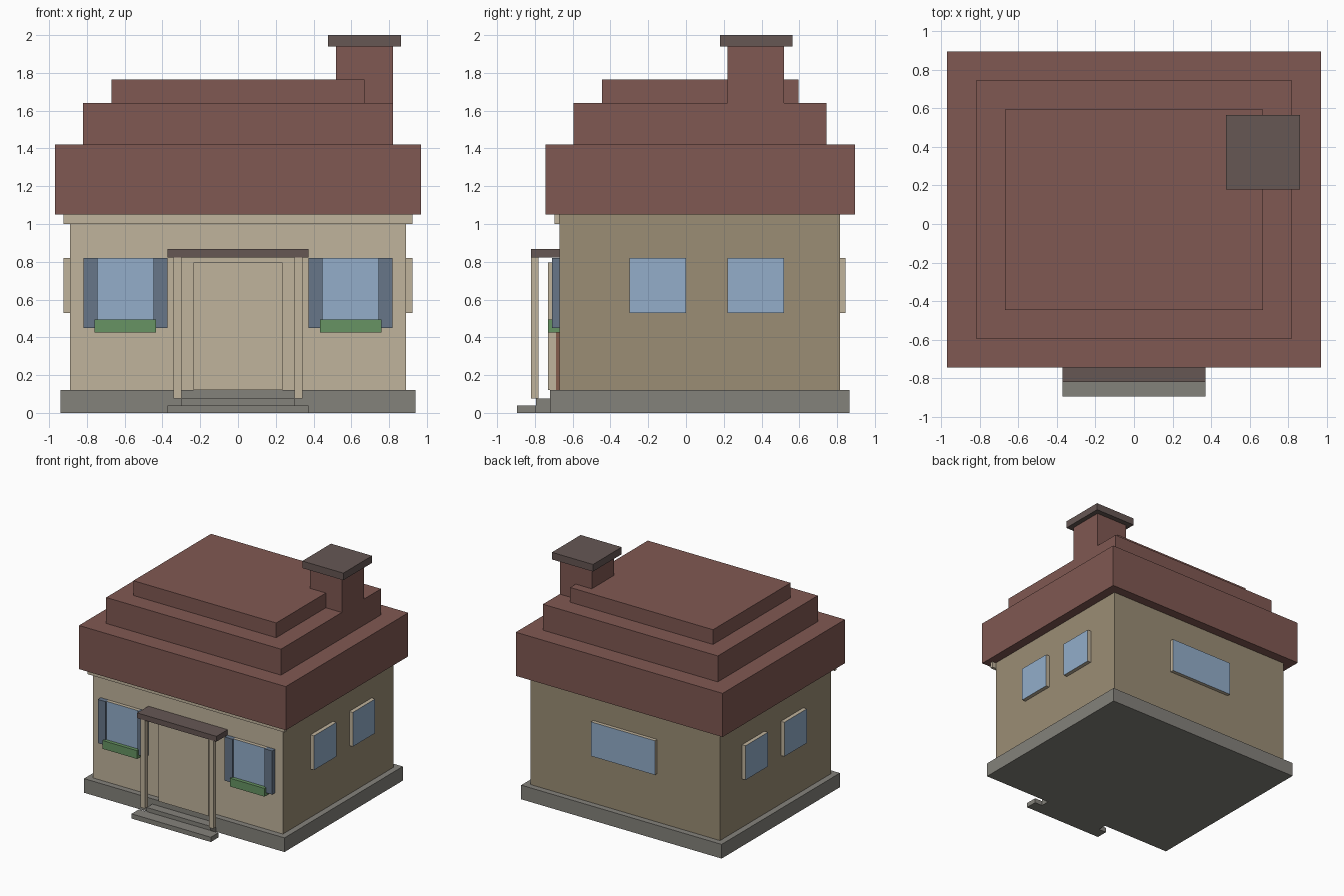
import bpy

if "Cube" in bpy.data.objects:
    bpy.data.objects.remove(bpy.data.objects["Cube"])


def material(name, rgb):
    """Flat colour from 0-255 sRGB, stored as linear."""
    m = bpy.data.materials.new(name)
    lin = [((c / 255 + 0.055) / 1.055) ** 2.4 for c in rgb]
    m.diffuse_color = (*lin, 1.0)
    m.use_nodes = True
    m.node_tree.nodes["Principled BSDF"].inputs["Base Color"].default_value = m.diffuse_color
    return m


ROOF = material("roof_red", (128, 88, 82))
SIDE = material("wall_tan", (155, 141, 117))
CREAM = material("front_cream", (192, 179, 156))
STONE = material("stone_grey", (132, 130, 123))
GLASS = material("window_blue", (147, 174, 202))
SHUT = material("shutter_slate", (103, 118, 137))
GREEN = material("planter_green", (103, 148, 99))
DARK = material("dark_brown", (102, 87, 84))
DOOR = material("door_brown", (132, 92, 76))


def box(name, x, y, z, mat, facing=None, face_mat=None):
    """Box from (min, max) ranges; faces toward `facing` may take a second colour."""
    lo, hi = zip(x, y, z)
    verts = [(a, b, c) for c in z for a, b in
             ((lo[0], lo[1]), (hi[0], lo[1]), (hi[0], hi[1]), (lo[0], hi[1]))]
    faces = [(3, 2, 1, 0), (4, 5, 6, 7)]
    faces += [(i, (i + 1) % 4, (i + 1) % 4 + 4, i + 4) for i in range(4)]
    me = bpy.data.meshes.new(name)
    me.from_pydata(verts, [], faces)
    me.materials.append(mat)
    if facing:
        me.materials.append(face_mat)
        for p in me.polygons:
            if sum(n * f for n, f in zip(p.normal, facing)) > 0.9:
                p.material_index = 1
    ob = bpy.data.objects.new(name, me)
    bpy.context.collection.objects.link(ob)
    return ob


def mirror_x(s, a, b):
    return (a, b) if s > 0 else (-b, -a)


# Foundation, walls (cream on the front only) and front trim board
box("foundation", (-.94, .94), (-.72, .865), (0, .12), STONE)
box("walls", (-.89, .89), (-.67, .815), (.12, 1.05), SIDE, (0, -1, 0), CREAM)
box("front_trim", (-.925, .925), (-.695, -.67), (1.0, 1.05), CREAM)

# Stepped roof: each tier is inset by the same amount
for i, (z0, z1) in enumerate(((1.05, 1.42), (1.42, 1.64), (1.64, 1.765))):
    d = .15 * i
    box(f"roof_tier_{i + 1}", (-.97 + d, .97 - d), (-.745 + d, .895 - d), (z0, z1), ROOF)

# Chimney
box("chimney", (.52, .82), (.22, .52), (1.64, 1.94), ROOF)
box("chimney_cap", (.477, .862), (.18, .565), (1.94, 2.0), DARK)

# Porch: steps, door with its cream front panel, canopy
box("lower_step", (-.372, .372), (-.895, -.795), (0, .04), STONE)
box("upper_step", (-.30, .30), (-.795, -.72), (0, .075), STONE)
box("door", (-.235, .235), (-.688, -.67), (.12, .795), DOOR)
box("door_panel", (-.235, .235), (-.73, -.688), (.12, .795), CREAM)
box("canopy", (-.372, .372), (-.82, -.67), (.822, .867), DARK)

# Mirrored parts: porch posts, front windows, shutters, planters, side windows
for s, side in ((-1, "left"), (1, "right")):
    box(f"{side}_porch_post", mirror_x(s, .30, .342), (-.82, -.78), (.075, .822), CREAM)
    box(f"{side}_front_window", mirror_x(s, .447, .745), (-.70, -.67), (.45, .82),
        CREAM, (0, -1, 0), GLASS)
    for part, a, b in (("inner", .372, .447), ("outer", .745, .818)):
        box(f"{side}_{part}_shutter", mirror_x(s, a, b), (-.71, -.67), (.45, .82), SHUT)
    box(f"{side}_planter", mirror_x(s, .435, .76), (-.73, -.67), (.425, .495), GREEN)
    for part, y in (("near", (-.30, 0)), ("far", (.22, .52))):
        box(f"{side}_{part}_window", mirror_x(s, .89, .923), y, (.53, .82),
            CREAM, (s, 0, 0), GLASS)

# Back window
box("back_window", (-.30, .30), (.815, .845), (.53, .82), CREAM, (0, 1, 0), GLASS)
